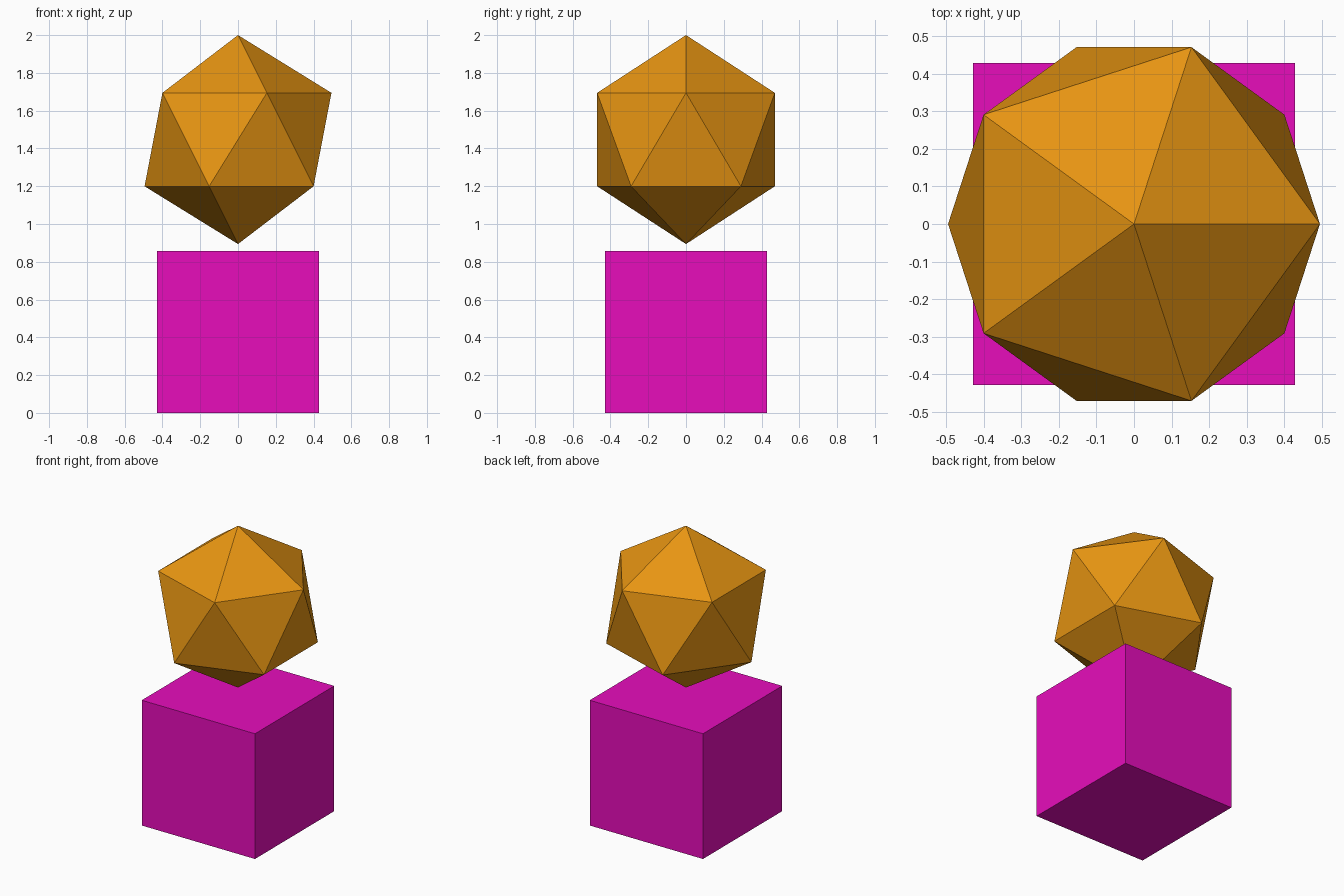
import bpy

if "Cube" in bpy.data.objects:
    bpy.data.objects.remove(bpy.data.objects["Cube"])

CUBE = 0.856      # edge length of the base block
RADIUS = 0.553    # circumradius of the icosahedron


def finish(name, color):
    obj = bpy.context.object
    obj.name = name
    mat = bpy.data.materials.new(name + "_paint")
    mat.diffuse_color = (*color, 1)
    mat.use_nodes = True
    mat.node_tree.nodes["Principled BSDF"].inputs["Base Color"].default_value = mat.diffuse_color
    obj.data.materials.append(mat)
    bpy.ops.object.shade_flat()


# Base block standing on the floor
bpy.ops.mesh.primitive_cube_add(size=CUBE, location=(0, 0, CUBE / 2))
finish("base_cube", (0.8, 0.004, 0.5))

# Icosahedron floating just above the block, one corner pointing down
bpy.ops.mesh.primitive_ico_sphere_add(subdivisions=1, radius=RADIUS,
                                      location=(0, 0, 2 - RADIUS))
finish("floating_icosahedron", (0.8, 0.3, 0.006))
